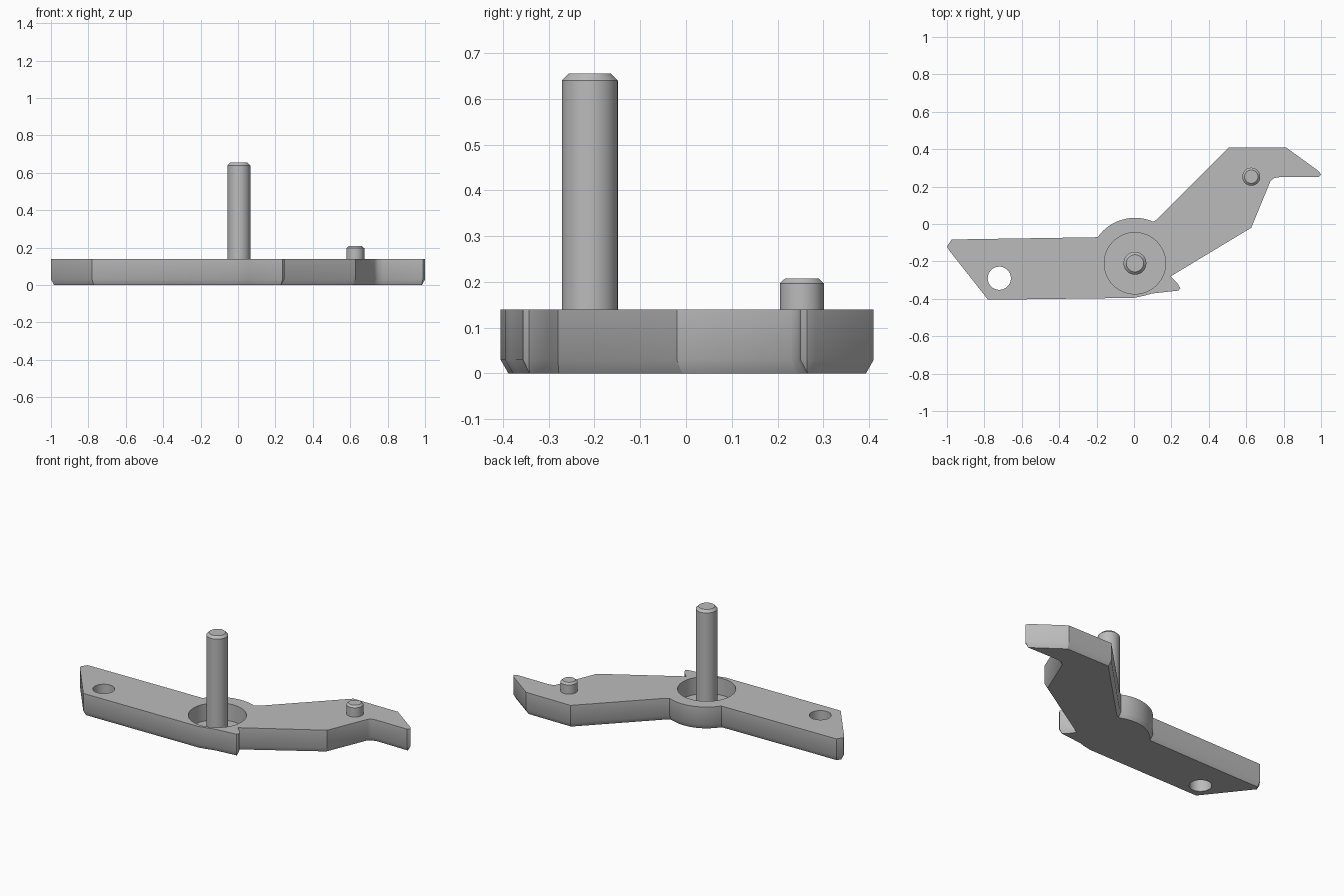
import bpy, bmesh, math
from mathutils import Vector

cube = bpy.data.objects.get("Cube")
if cube:
    bpy.data.objects.remove(cube, do_unlink=True)

grey = bpy.data.materials.new("plain grey")
grey.use_nodes = True
GREY = (0.5, 0.5, 0.5, 1)
grey.diffuse_color = GREY
grey.node_tree.nodes["Principled BSDF"].inputs["Base Color"].default_value = GREY

HUB = Vector((0.005, -0.21))
PIN = Vector((0.627, 0.253))
TOP, CHAMFER_Z, CHAMFER_W = 0.14, 0.03, 0.017


def loft(name, rings):
    """Closed solid through rings of equal vertex count, bottom to top."""
    bm = bmesh.new()
    loops = [[bm.verts.new(p) for p in ring] for ring in rings]
    n = len(loops[0])
    for a, b in zip(loops, loops[1:]):
        for i in range(n):
            j = (i + 1) % n
            bm.faces.new((a[i], a[j], b[j], b[i]))
    bm.faces.new(loops[0][::-1])
    bm.faces.new(loops[-1])
    bmesh.ops.recalc_face_normals(bm, faces=bm.faces)
    mesh = bpy.data.meshes.new(name)
    bm.to_mesh(mesh)
    bm.free()
    mesh.materials.append(grey)
    obj = bpy.data.objects.new(name, mesh)
    bpy.context.collection.objects.link(obj)
    return obj


def turned(name, centre, profile, sides=48):
    """Round part from (radius, height) pairs."""
    angles = [math.tau * i / sides for i in range(sides)]
    return loft(name, [[(centre.x + r * math.cos(a), centre.y + r * math.sin(a), z)
                        for a in angles] for r, z in profile])


def inset(points, width):
    """Move an anticlockwise outline inwards, mitred between long edges."""
    result = []
    for i, p in enumerate(points):
        before, after = p - points[i - 1], points[(i + 1) % len(points)] - p
        n1 = Vector((-before.y, before.x)).normalized()
        n2 = Vector((-after.y, after.x)).normalized()
        mid = (n1 + n2).normalized()
        mitre = mid.dot(n1) if min(before.length, after.length) > 0.08 else 1
        result.append(p + mid * width / mitre)
    return result


def smooth(obj):
    bpy.ops.object.select_all(action="DESELECT")
    obj.select_set(True)
    bpy.context.view_layer.objects.active = obj
    bpy.ops.object.shade_smooth_by_angle(angle=math.radians(30))


# Lever outline, anticlockwise: hook, beak arm, hub arc, straight arm
outline = [Vector(p) for p in (
    (-0.78, -0.405), (0, -0.395), (0.056, -0.383), (0.095, -0.372),
    (0.238, -0.356), (0.248, -0.343), (0.23, -0.314), (0.212, -0.297),
    (0.196, -0.28), (0.627, -0.02), (0.73, 0.23), (0.748, 0.245),
    (0.775, 0.25), (0.988, 0.25), (1, 0.264), (0.987, 0.283),
    (0.812, 0.41), (0.507, 0.41), (0.125, 0.027))]
for i in range(15):
    a = math.radians(66 + 79 * i / 14)
    outline.append(Vector((HUB.x + 0.243 * math.cos(a), HUB.y + 0.243 * math.sin(a))))
outline += [Vector(p) for p in (
    (-0.8, -0.08), (-0.975, -0.083), (-1, -0.12), (-0.987, -0.143))]

lever = loft("lever_plate", [
    [(*p, 0) for p in inset(outline, CHAMFER_W)],
    [(*p, CHAMFER_Z) for p in outline],
    [(*p, TOP) for p in outline]])

# Hub recess and arm hole
cutters = [
    turned("hub_recess_cutter", HUB, [(0.164, 0.035), (0.164, 0.3)], 64),
    turned("arm_hole_cutter", Vector((-0.72, -0.29)), [(0.062, -0.1), (0.062, 0.3)])]
bpy.context.view_layer.objects.active = lever
for cutter in cutters:
    cutter.hide_render = True
    cut = lever.modifiers.new(cutter.name, "BOOLEAN")
    cut.operation, cut.solver, cut.object = "DIFFERENCE", "EXACT", cutter
    bpy.ops.object.modifier_apply(modifier=cut.name)
    bpy.data.objects.remove(cutter, do_unlink=True)
smooth(lever)

# Pivot shaft and small pin, both with chamfered tops
smooth(turned("pivot_shaft", HUB, [(0.061, 0.03), (0.061, 0.64), (0.046, 0.655)]))
smooth(turned("small_pin", PIN, [(0.048, 0.12), (0.048, 0.197), (0.036, 0.208)]))
